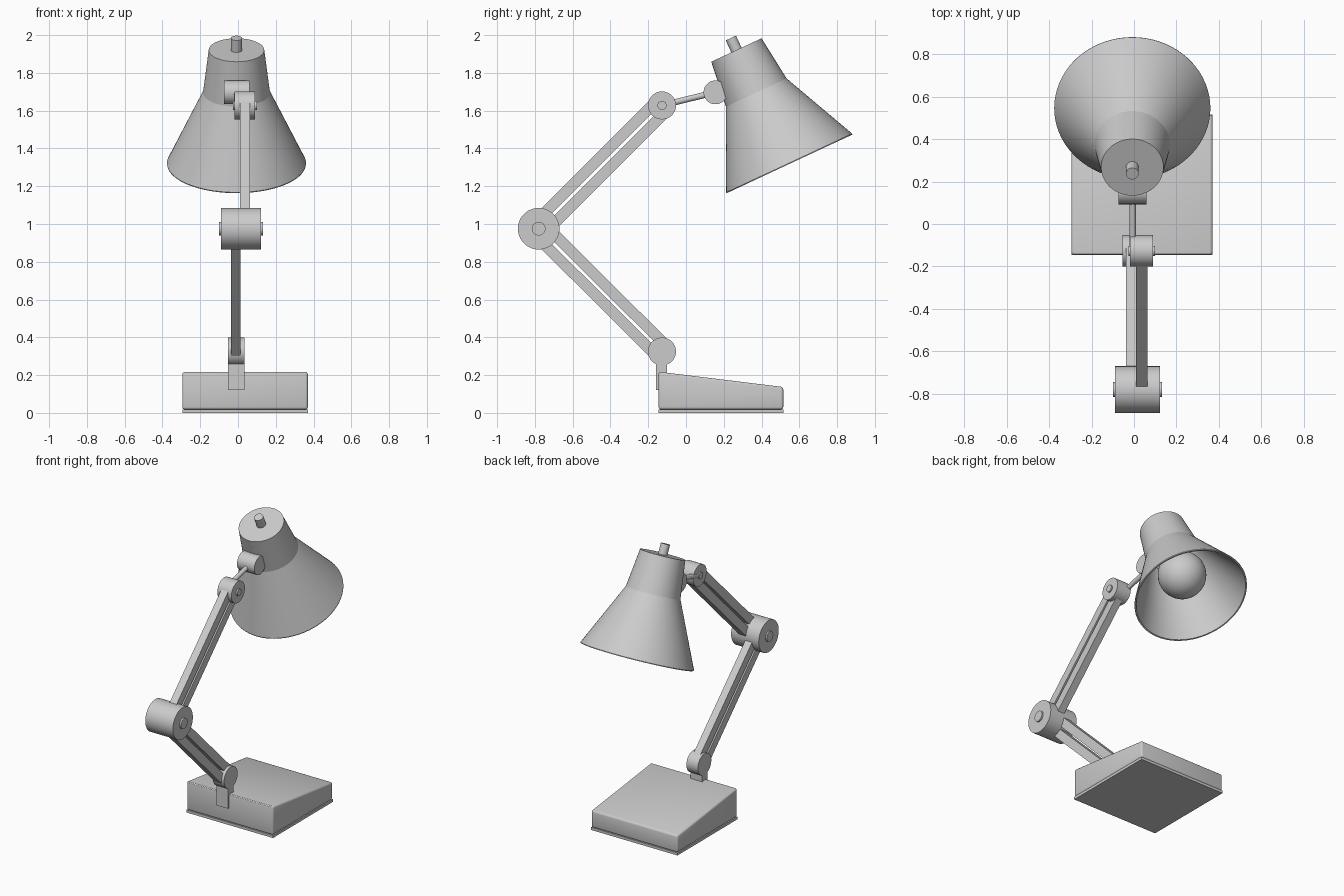
import bpy, bmesh, math
from mathutils import Vector, Matrix

cube = bpy.data.objects.get("Cube")
if cube:
    bpy.data.objects.remove(cube, do_unlink=True)

grey = bpy.data.materials.new("light grey")
grey.use_nodes = True
grey.diffuse_color = (0.6, 0.6, 0.6, 1)
grey.node_tree.nodes["Principled BSDF"].inputs["Base Color"].default_value = grey.diffuse_color


def finish(name, bm, matrix=Matrix(), angle=30):
    """Turn a bmesh into a named, shaded object."""
    bmesh.ops.recalc_face_normals(bm, faces=bm.faces)
    mesh = bpy.data.meshes.new(name)
    bm.to_mesh(mesh)
    bm.free()
    mesh.transform(matrix)
    mesh.materials.append(grey)
    obj = bpy.data.objects.new(name, mesh)
    bpy.context.collection.objects.link(obj)
    bpy.ops.object.select_all(action='DESELECT')
    obj.select_set(True)
    bpy.context.view_layer.objects.active = obj
    bpy.ops.object.shade_smooth_by_angle(angle=math.radians(angle))
    return obj


def prism(name, x0, x1, outline, bevel=0):
    """Extrude a (y, z) outline from x0 to x1."""
    bm = bmesh.new()
    face = bm.faces.new([bm.verts.new((x0, y, z)) for y, z in outline])
    new = bmesh.ops.extrude_face_region(bm, geom=[face])["geom"]
    bmesh.ops.translate(bm, vec=(x1 - x0, 0, 0),
                        verts=[v for v in new if isinstance(v, bmesh.types.BMVert)])
    if bevel:
        bmesh.ops.bevel(bm, geom=bm.edges[:], offset=bevel, segments=3,
                        profile=0.5, affect='EDGES')
    return finish(name, bm)


def rod(name, a, b, radius):
    """Cylinder between two points."""
    a, b = Vector(a), Vector(b)
    bm = bmesh.new()
    bmesh.ops.create_cone(bm, cap_ends=True, segments=48, radius1=radius,
                          radius2=radius, depth=(b - a).length)
    turn = (b - a).to_track_quat('Z', 'Y').to_matrix().to_4x4()
    return finish(name, bm, Matrix.Translation((a + b) / 2) @ turn)


def joint(name, centre, x0, x1, radius):
    """Cylinder lying along x at a (y, z) centre."""
    return rod(name, (x0, *centre), (x1, *centre), radius)


def arm(name, a, b, x0, x1):
    """Two parallel bars between two (y, z) centres."""
    a, b = Vector(a), Vector(b)
    along = (b - a).normalized()
    side = Vector((-along.y, along.x))
    a, b = a + along * 0.03, b - along * 0.03
    for label, sign in (("inner", 1), ("outer", -1)):
        near, far = side * 0.008 * sign, side * 0.066 * sign
        prism(f"{name}_{label}_bar", x0, x1, [a + near, b + near, b + far, a + far])


def lathe(name, profile, matrix, angle=15):
    """Spin an (r, z) profile around z."""
    bm = bmesh.new()
    verts = [bm.verts.new((r, 0, z)) for r, z in profile]
    edges = [bm.edges.new(pair) for pair in zip(verts, verts[1:])]
    bmesh.ops.spin(bm, geom=verts + edges, axis=(0, 0, 1), cent=(0, 0, 0),
                   angle=math.tau, steps=72)
    bmesh.ops.remove_doubles(bm, verts=bm.verts, dist=0.0005)
    return finish(name, bm, matrix, angle)


# Wedge base on a thin foot plate
BACK, FRONT = -0.145, 0.515
prism("foot_plate", -0.295, 0.37, [(BACK, 0), (FRONT, 0), (FRONT, 0.018), (BACK, 0.018)])
prism("base", -0.295, 0.37,
      [(BACK, 0.018), (FRONT, 0.018), (FRONT, 0.137), (BACK, 0.218)], 0.013)

# Bracket, pivots and arms
ANKLE, ELBOW, WRIST, NECK = (-0.127, 0.325), (-0.78, 0.975), (-0.127, 1.628), (0.156, 1.697)
prism("bracket", -0.054, 0.034, [(-0.16, 0.12), (-0.1, 0.12), (-0.1, 0.325), (-0.16, 0.325)])
joint("lower_joint", ANKLE, -0.054, 0.034, 0.074)
arm("lower_arm", ANKLE, ELBOW, -0.038, 0.014)
joint("elbow_joint", ELBOW, -0.09, 0.122, 0.11)
joint("elbow_pin", ELBOW, -0.1, 0.133, 0.036)
arm("upper_arm", ELBOW, WRIST, 0.01, 0.063)
joint("upper_joint", WRIST, -0.018, 0.09, 0.074)
joint("upper_pin", WRIST, -0.026, 0.1, 0.024)

# Link to the lamp head
rod("head_link", (-0.006, *WRIST), (-0.006, *NECK), 0.016)
joint("head_joint", NECK, -0.073, 0.06, 0.063)

# Tilted lamp head, measured down from the centre of its cap
head = Matrix.Translation((-0.008, 0.267, 1.921)) @ Matrix.Rotation(math.radians(25), 4, 'X')
lathe("shade", [(0, 0), (0.147, 0), (0.177, -0.248), (0.368, -0.66), (0.367, -0.665),
                (0.358, -0.665), (0.164, -0.25), (0.135, -0.013), (0, -0.013)], head)
rod("switch", head @ Vector((0, 0, -0.005)), head @ Vector((0, 0, 0.07)), 0.03)

# Bulb with its socket
rod("bulb_socket", head @ Vector((0, 0, -0.01)), head @ Vector((0, 0, -0.36)), 0.07)
bm = bmesh.new()
bmesh.ops.create_uvsphere(bm, u_segments=48, v_segments=24, radius=0.153)
finish("bulb", bm, head @ Matrix.Translation((0, 0, -0.46)))
